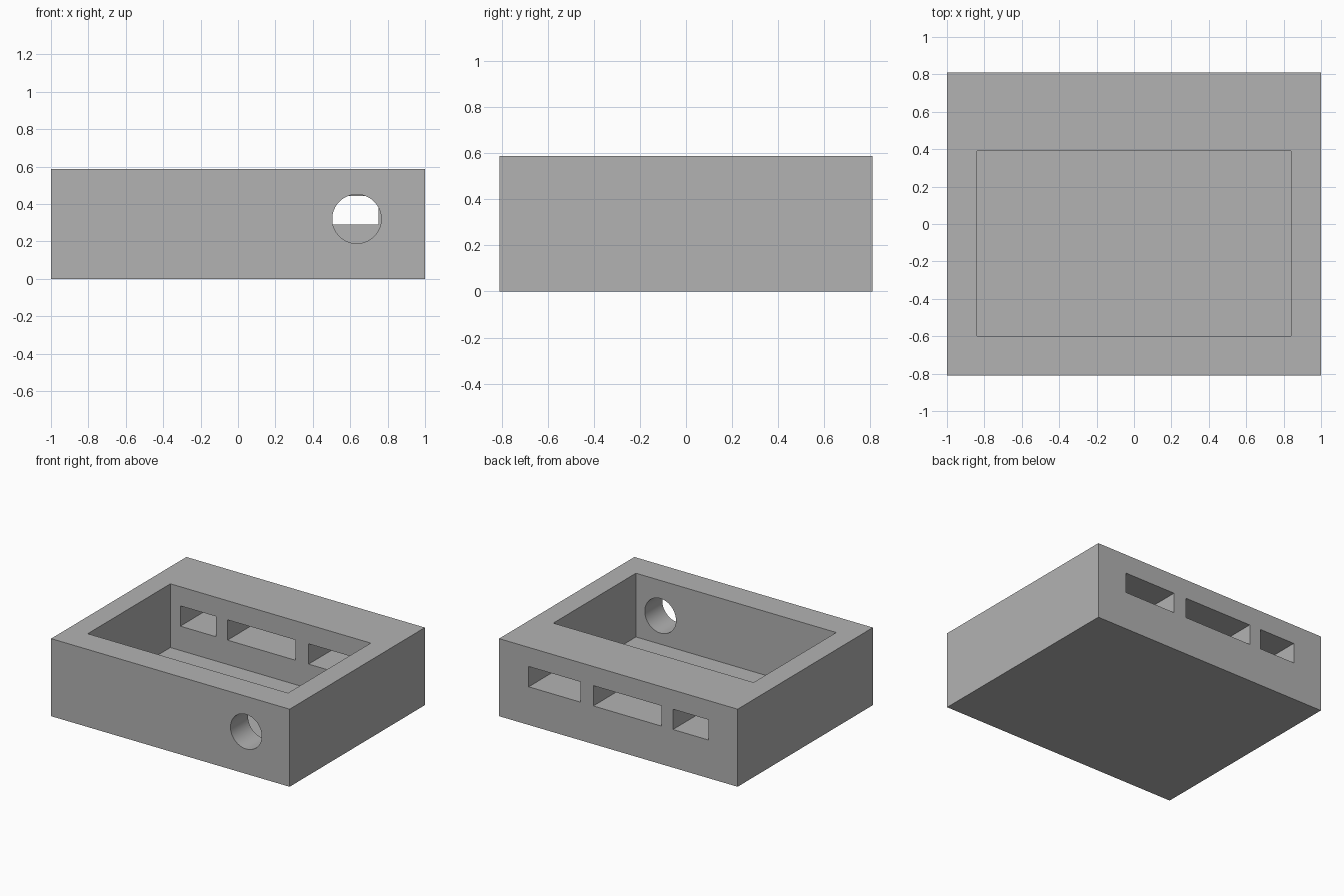
import bpy
import math

if "Cube" in bpy.data.objects:
    bpy.data.objects.remove(bpy.data.objects["Cube"], do_unlink=True)

WIDTH, DEPTH, HEIGHT = 2.0, 1.62, 0.588
FLOOR = 0.105

grey = bpy.data.materials.new("plain_grey")
grey.use_nodes = True
colour = (0.448, 0.448, 0.448, 1)
grey.diffuse_color = colour
grey.node_tree.nodes["Principled BSDF"].inputs["Base Color"].default_value = colour


def block(name, x, y, z):
    """Box spanning the given (low, high) ranges."""
    spans = (x, y, z)
    bpy.ops.mesh.primitive_cube_add(size=1, location=[(a + b) / 2 for a, b in spans])
    obj = bpy.context.object
    obj.name = name
    obj.scale = [b - a for a, b in spans]
    bpy.ops.object.transform_apply(location=True, rotation=True, scale=True)
    obj.data.materials.append(grey)
    return obj


def cut(target, cutter):
    """Subtract the cutter from the target, then discard it."""
    cutter.hide_render = True
    mod = target.modifiers.new("cut", "BOOLEAN")
    mod.operation = "DIFFERENCE"
    mod.solver = "EXACT"
    mod.object = cutter
    bpy.context.view_layer.objects.active = target
    bpy.ops.object.modifier_apply(modifier=mod.name)
    bpy.data.objects.remove(cutter, do_unlink=True)


# Solid case body
case = block("case", (-WIDTH / 2, WIDTH / 2), (-DEPTH / 2, DEPTH / 2), (0, HEIGHT))

# Open cavity, set towards the front
cut(case, block("cavity_cutter", (-0.84, 0.84), (-0.6, 0.39), (FLOOR, 1)))

# Three port slots through the thick back wall
for span in ((-0.757, -0.458), (-0.361, 0.21), (0.319, 0.752)):
    cut(case, block("slot_cutter", span, (0.2, 1), (0.289, 0.443)))

# Round cable hole through the front wall
bpy.ops.mesh.primitive_cylinder_add(vertices=64, radius=0.131, depth=0.5,
                                    location=(0.635, -0.75, 0.32),
                                    rotation=(math.pi / 2, 0, 0))
hole = bpy.context.object
hole.data.materials.append(grey)
cut(case, hole)

# Smooth hole wall, sharp box edges
bpy.ops.object.select_all(action="DESELECT")
case.select_set(True)
bpy.context.view_layer.objects.active = case
bpy.ops.object.shade_smooth_by_angle(angle=math.radians(30))
